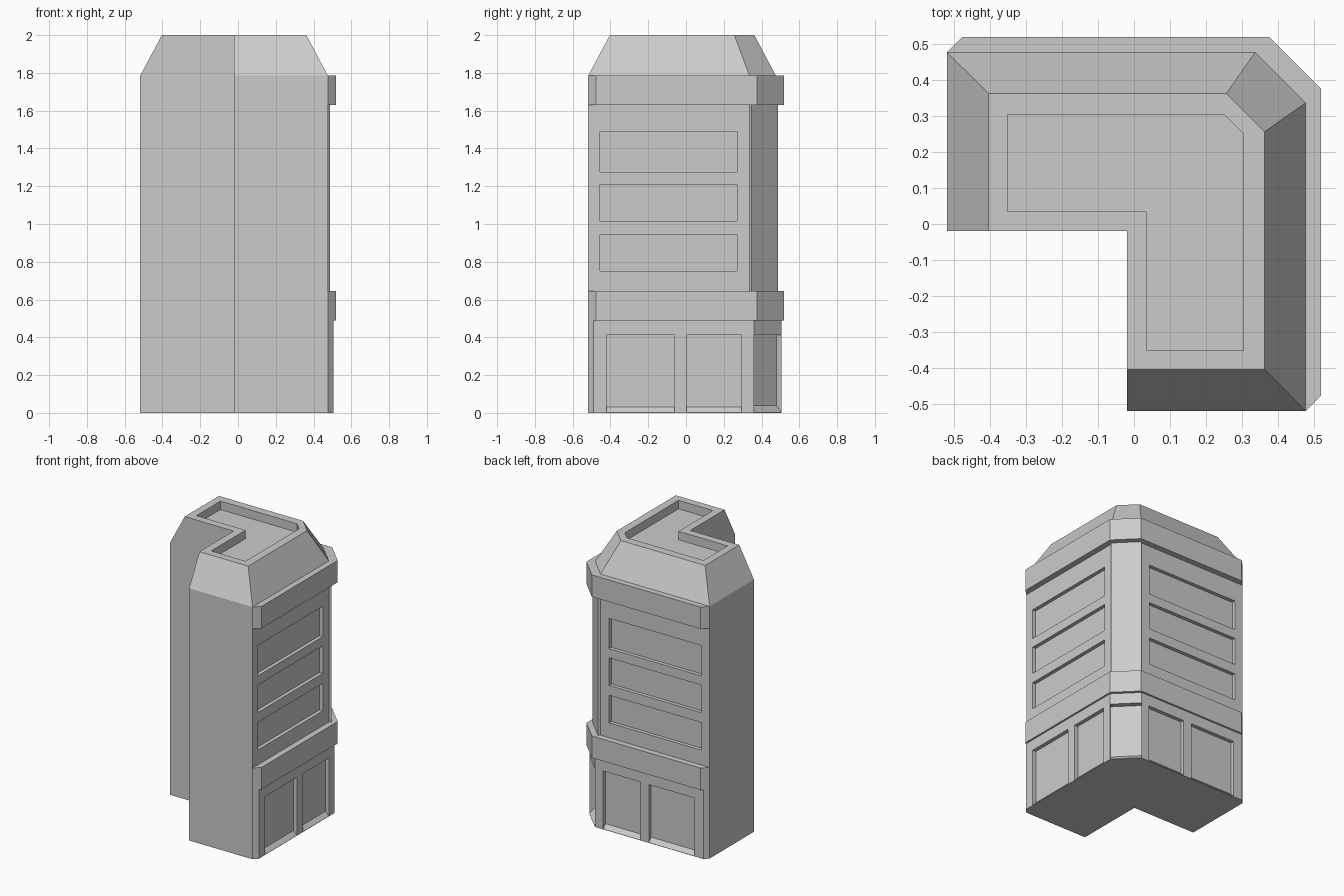
import bpy, bmesh
from math import sqrt

if "Cube" in bpy.data.objects:
    bpy.data.objects.remove(bpy.data.objects["Cube"])

END, INNER, WALL = -0.518, -0.02, 0.476   # wing ends, courtyard walls, street walls


def swap(p):
    return (p[1], p[0])


def outline(half):
    """Full L-shaped ring from one wing, mirrored across the diagonal."""
    return [(INNER, INNER)] + half + [swap(p) for p in reversed(half)]


def storey(out, corner):
    """Ring with street walls at 'out' and the cut corner starting at 'corner'."""
    f = (out, corner)
    return outline([(INNER, END), (WALL, END), (out, END + out - WALL), f, f])


def new_object(name, bm):
    bmesh.ops.recalc_face_normals(bm, faces=bm.faces)
    me = bpy.data.meshes.new(name)
    bm.to_mesh(me)
    bm.free()
    ob = bpy.data.objects.new(name, me)
    bpy.context.collection.objects.link(ob)
    return ob


def loft(bm, rings):
    """Skin (z, points) rings, sharing coincident vertices, and cap the ends."""
    cache = {}

    def vert(p, z):
        key = (round(p[0], 4), round(p[1], 4), round(z, 4))
        if key not in cache:
            cache[key] = bm.verts.new(key)
        return cache[key]

    def face(vs):
        vs = list(dict.fromkeys(vs))
        if len(vs) > 2:
            bm.faces.new(vs)

    loops = [[vert(p, z) for p in pts] for z, pts in rings]
    for a, b in zip(loops, loops[1:]):
        for i in range(len(a)):
            j = (i + 1) % len(a)
            face([a[i], a[j], b[j], b[i]])
    face(loops[0])
    face(loops[-1])


# Building shell: shopfront, band, upper floors with corner pier, cornice, roof
shop, band = storey(0.505, 0.36), storey(0.518, 0.375)
eaves = storey(WALL, 0.336)
upper = outline([(INNER, END), (WALL, END), (WALL, END), (WALL, 0.336), (0.488, 0.348)])
top = outline([(INNER, -0.403), (0.362, -0.403), (0.362, -0.403), (0.362, 0.256), (0.362, 0.256)])
bm = bmesh.new()
loft(bm, [(0, shop), (0.49, shop), (0.49, band), (0.645, band), (0.645, upper),
          (1.63, upper), (1.63, band), (1.785, band), (1.785, eaves), (2.0, top)])
bmesh.ops.dissolve_limit(bm, angle_limit=0.001, verts=bm.verts, edges=bm.edges)
building = new_object("building_shell", bm)


# Cutters: a (depth, z) profile extruded along a wall
def on_x(d, a):
    return (d, a)


def on_y(d, a):
    return (a, d)


def on_corner(d, a):
    return ((d - a) / sqrt(2), (d + a) / sqrt(2))


def cut(bm, place, profile, a0, a1):
    ends = [[bm.verts.new((*place(d, a), z)) for d, z in profile] for a in (a0, a1)]
    n = len(profile)
    for i in range(n):
        j = (i + 1) % n
        bm.faces.new([ends[0][i], ends[0][j], ends[1][j], ends[1][i]])
    bm.faces.new(ends[0])
    bm.faces.new(ends[1])


def bay(back, front, sill):
    """Ground-floor opening with a sloping sill."""
    far = front + 0.1
    slope = (sill - 0.002) / (front - back)
    return [(back, sill), (far, 0.002 - 0.1 * slope), (far, 0.413), (back, 0.413)]


bm = bmesh.new()
for place in (on_x, on_y):
    for z0, z1 in ((0.75, 0.945), (1.015, 1.21), (1.275, 1.49)):     # window strips
        cut(bm, place, [(0.45, z0), (0.6, z0), (0.6, z1), (0.45, z1)], -0.455, 0.27)
    for a0, a1 in ((-0.42, -0.062), (0.003, 0.295)):                 # shop windows
        cut(bm, place, bay(0.478, 0.505, 0.03), a0, a1)
cut(bm, on_corner, bay(0.576, 0.865 / sqrt(2), 0.038), -0.1015, 0.1015)  # corner door
# Sunken roof deck
deck = outline([(0.035, -0.35), (0.304, -0.35), (0.304, 0.25)])
deck[0] = (0.035, 0.035)
deck = [deck[0], *deck[1:4], *deck[4:]]
loft(bm, [(1.94, deck), (2.1, deck)])
cutter = new_object("recess_cutter", bm)
cutter.hide_render = True
cutter.display_type = 'WIRE'

mod = building.modifiers.new("recesses", 'BOOLEAN')
mod.operation = 'DIFFERENCE'
mod.solver = 'EXACT'
mod.object = cutter

# Bake the recesses and drop the cutter
bpy.context.view_layer.objects.active = building
building.select_set(True)
bpy.ops.object.modifier_apply(modifier=mod.name)
bpy.data.objects.remove(cutter)
